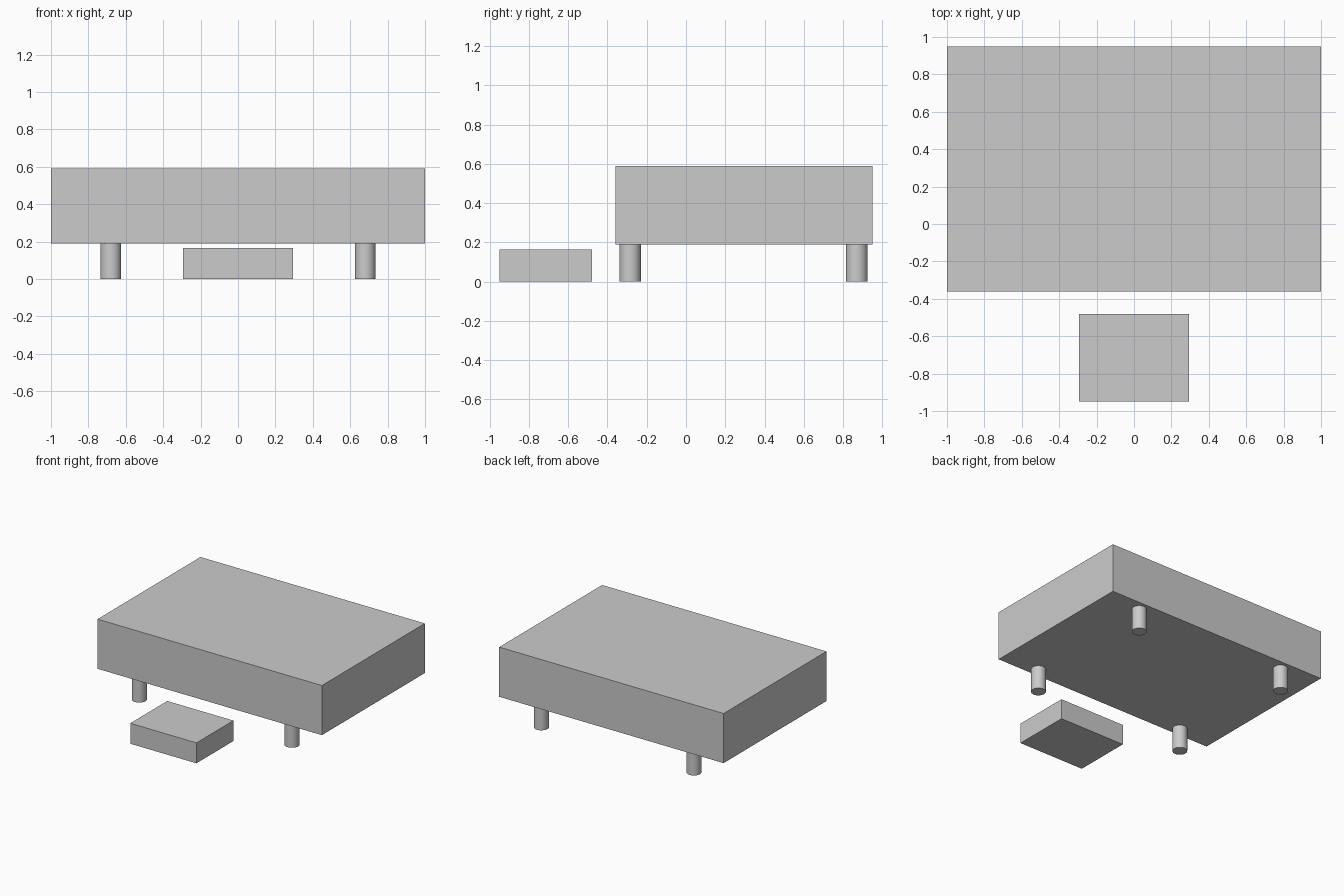
import bpy

cube = bpy.data.objects.get("Cube")
if cube:
    bpy.data.objects.remove(cube, do_unlink=True)

GREY = (0.6, 0.6, 0.6, 1)
grey = bpy.data.materials.new("plain grey")
grey.use_nodes = True
grey.diffuse_color = GREY
grey.node_tree.nodes["Principled BSDF"].inputs["Base Color"].default_value = GREY


def finish(name):
    obj = bpy.context.object
    obj.name = name
    obj.data.materials.append(grey)
    return obj


def box(name, low, high):
    """Box between two opposite corners."""
    centre = [(a + b) / 2 for a, b in zip(low, high)]
    bpy.ops.mesh.primitive_cube_add(size=1, location=centre)
    obj = finish(name)
    obj.scale = [b - a for a, b in zip(low, high)]
    bpy.ops.object.transform_apply(location=False, rotation=False, scale=True)
    return obj


UNDERSIDE = 0.19

# Raised main slab and the low step in front of it
box("main_slab", (-1, -0.36, UNDERSIDE), (1, 0.95, 0.59))
box("front_step", (-0.295, -0.95, 0), (0.295, -0.48, 0.165))

# Four round legs, set in from the slab corners
for row, y in (("front", -0.285), ("back", 0.87)):
    for side, x in (("left", 0.68), ("right", -0.68)):
        bpy.ops.mesh.primitive_cylinder_add(
            vertices=32, radius=0.055, depth=UNDERSIDE,
            location=(x, y, UNDERSIDE / 2))
        finish(f"{row}_{side}_leg")
        bpy.ops.object.shade_smooth_by_angle()
